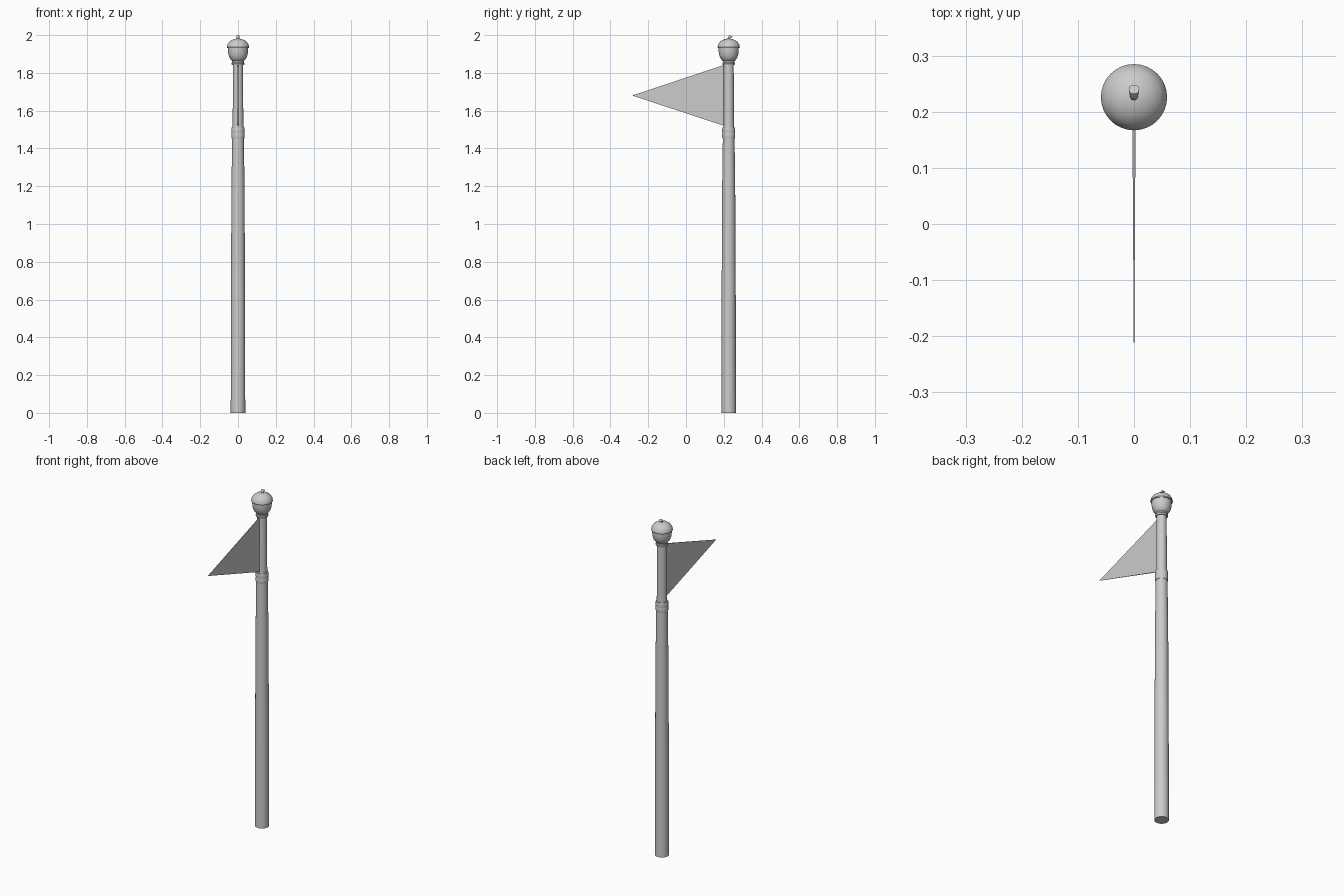
import bpy, bmesh, math

if "Cube" in bpy.data.objects:
    bpy.data.objects.remove(bpy.data.objects["Cube"])

CY = 0.226  # y position of the pole axis


def add_object(name, bm, smooth=True):
    bmesh.ops.recalc_face_normals(bm, faces=bm.faces[:])
    mesh = bpy.data.meshes.new(name)
    bm.to_mesh(mesh)
    bm.free()
    ob = bpy.data.objects.new(name, mesh)
    bpy.context.collection.objects.link(ob)
    if smooth:
        bpy.ops.object.select_all(action='DESELECT')
        ob.select_set(True)
        bpy.context.view_layer.objects.active = ob
        bpy.ops.object.shade_smooth_by_angle(angle=math.radians(35))
    return ob


def lathe(name, profile, segs=32):
    """Revolve (radius, z) points around the pole axis; ends on the axis close it."""
    bm = bmesh.new()
    vs = [bm.verts.new((r, CY, z)) for r, z in profile]
    es = [bm.edges.new(p) for p in zip(vs, vs[1:])]
    bmesh.ops.spin(bm, geom=vs + es, cent=(0, CY, 0), axis=(0, 0, 1),
                   angle=math.tau, steps=segs, use_duplicate=False)
    bmesh.ops.remove_doubles(bm, verts=bm.verts[:], dist=1e-5)
    return add_object(name, bm)


# Tapered main pole
lathe("pole", [(0, 0), (0.0385, 0), (0.0375, 0.6), (0.0345, 1.2), (0.031, 1.46), (0, 1.46)])

# Thinner upper pole that carries the pennant
lathe("upper_pole", [(0, 1.48), (0.0285, 1.48), (0.0265, 1.85), (0, 1.85)])

# Collar joining the two poles
lathe("collar", [(0, 1.453), (0.033, 1.453), (0.0345, 1.46), (0.0345, 1.478),
                 (0.0335, 1.482), (0.0345, 1.487), (0.0345, 1.505),
                 (0.033, 1.511), (0, 1.511)])

# Small ring under the finial
lathe("top_ring", [(0, 1.843), (0.032, 1.843), (0.034, 1.847), (0.034, 1.851),
                   (0.031, 1.855), (0.031, 1.862), (0, 1.862)])

# Acorn finial: nut and cap
lathe("acorn_nut", [(0, 1.856), (0.022, 1.858), (0.035, 1.866), (0.045, 1.880),
                    (0.051, 1.898), (0.053, 1.915), (0.053, 1.94), (0, 1.94)])
lathe("acorn_cap", [(0, 1.932), (0.057, 1.932), (0.059, 1.936), (0.056, 1.950),
                    (0.047, 1.964), (0.033, 1.974), (0.017, 1.980), (0, 1.982)])

# Bent stem swept backward with a flared tip
bm = bmesh.new()
rings = []
for y, z, r, tilt in [(0, 1.972, 0.007, 0), (0.002, 1.984, 0.007, 0.3),
                      (0.007, 1.991, 0.008, 0.5), (0.014, 1.995, 0.0095, 0.55)]:
    rings.append([bm.verts.new((r * math.cos(a),
                                CY + y + r * math.sin(a) * math.cos(tilt),
                                z - r * math.sin(a) * math.sin(tilt)))
                  for a in [math.tau * i / 12 for i in range(12)]])
for a, b in zip(rings, rings[1:]):
    for i in range(12):
        j = (i + 1) % 12
        bm.faces.new((a[i], a[j], b[j], b[i]))
bm.faces.new(rings[0])
bm.faces.new(rings[-1])
add_object("acorn_stem", bm)

# Triangular pennant, thinning to a point at its free end
bm = bmesh.new()
base = [bm.verts.new(c) for c in ((-0.003, 0.21, 1.517), (0.003, 0.21, 1.517),
                                  (0.003, 0.21, 1.845), (-0.003, 0.21, 1.845))]
tip = bm.verts.new((0, -0.285, 1.68))
bm.faces.new(base)
for i in range(4):
    bm.faces.new((base[i], base[(i + 1) % 4], tip))
add_object("pennant", bm, smooth=False)
